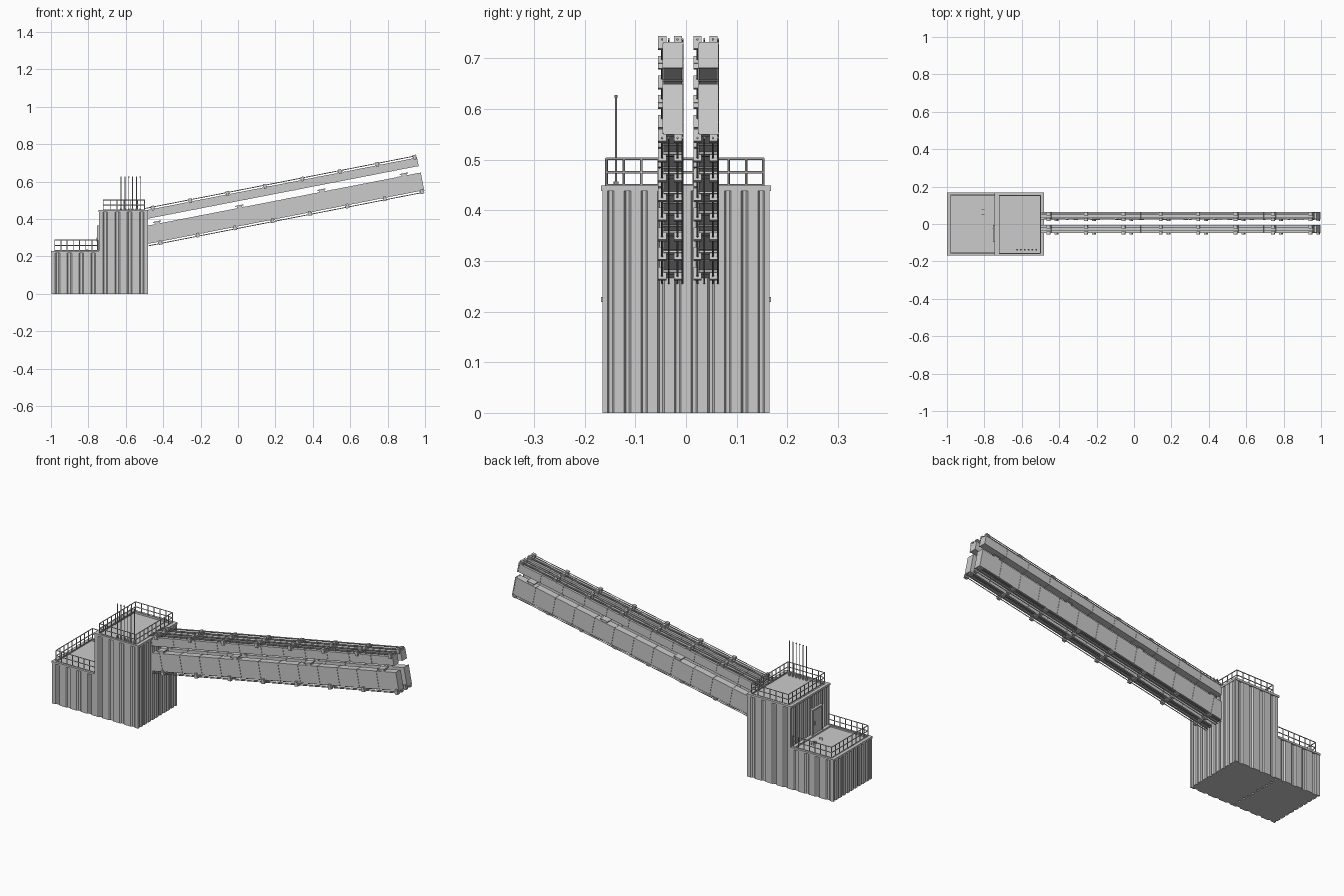
import bpy, bmesh, math
from mathutils import Matrix, Vector

if "Cube" in bpy.data.objects:
    bpy.data.objects.remove(bpy.data.objects["Cube"])

ANG = math.radians(11)


def finish(name, bm):
    bmesh.ops.recalc_face_normals(bm, faces=bm.faces)
    me = bpy.data.meshes.new(name)
    bm.to_mesh(me)
    bm.free()
    ob = bpy.data.objects.new(name, me)
    bpy.context.collection.objects.link(ob)
    return ob


def box(bm, x0, x1, y0, y1, z0, z1, m=Matrix()):
    c = Vector(((x0 + x1) / 2, (y0 + y1) / 2, (z0 + z1) / 2))
    s = Matrix.Diagonal((x1 - x0, y1 - y0, z1 - z0, 1))
    bmesh.ops.create_cube(bm, size=1, matrix=m @ Matrix.Translation(c) @ s)


def rod(bm, a, b, r, m=Matrix(), n=6):
    a, b = Vector(a), Vector(b)
    d = b - a
    rot = d.to_track_quat('Z', 'Y').to_matrix().to_4x4()
    bmesh.ops.create_cone(bm, cap_ends=True, segments=n, radius1=r, radius2=r,
                          depth=d.length, matrix=m @ Matrix.Translation((a + b) / 2) @ rot)


def corrugated_block(name, x0, x1, y0, y1, h, nx, ny, depth=0.006):
    """Box whose walls follow a trapezoid corrugation."""
    corners = [Vector(p) for p in ((x0, y0), (x1, y0), (x1, y1), (x0, y1))]
    pts = []
    for i in range(4):
        a, b = corners[i], corners[(i + 1) % 4]
        n = (nx, ny)[i % 2]
        d = (b - a).normalized()
        inward = Vector((-d.y, d.x)) * depth
        pts.append(a)
        for k in range(n):
            for t, off in ((0.30, 0), (0.40, 1), (0.60, 1), (0.70, 0)):
                pts.append(a.lerp(b, (k + t) / n) + inward * off)
    bm = bmesh.new()
    f = bm.faces.new([bm.verts.new((p.x, p.y, 0)) for p in pts])
    ext = bmesh.ops.extrude_face_region(bm, geom=[f])
    bmesh.ops.translate(bm, vec=(0, 0, h),
                        verts=[v for v in ext['geom'] if isinstance(v, bmesh.types.BMVert)])
    return finish(name, bm)


def roof_rim(name, x0, x1, y0, y1, z0, z1, w=0.018):
    bm = bmesh.new()
    box(bm, x0, x1, y0, y0 + w, z0, z1)
    box(bm, x0, x1, y1 - w, y1, z0, z1)
    box(bm, x0, x0 + w, y0 + w, y1 - w, z0, z1)
    box(bm, x1 - w, x1, y0 + w, y1 - w, z0, z1)
    finish(name, bm)


def railing(name, path, z, h, step):
    bm = bmesh.new()
    for (ax, ay), (bx, by) in zip(path, path[1:]):
        a, b = Vector((ax, ay, z)), Vector((bx, by, z))
        for t in (0.06, 0.52, 1):
            up = Vector((0, 0, h * t))
            rod(bm, a + up, b + up, 0.0025)
        n = round((b - a).length / step)
        for k in range(n + 1):
            p = a.lerp(b, k / n)
            rod(bm, p, p + Vector((0, 0, h)), 0.0025)
    finish(name, bm)


# Building: low annex and tower, with rims on the roofs
corrugated_block("annex_walls", -0.997, -0.742, -0.165, 0.165, 0.222, 4, 10)
corrugated_block("tower_walls", -0.742, -0.482, -0.165, 0.165, 0.441, 4, 10)
roof_rim("annex_roof_rim", -1.0, -0.742, -0.168, 0.168, 0.219, 0.229)
roof_rim("tower_roof_rim", -0.747, -0.48, -0.168, 0.168, 0.438, 0.449)

# Guard rails
railing("annex_railing", [(-0.748, -0.155), (-0.98, -0.155), (-0.98, 0.155), (-0.748, 0.155)],
        0.227, 0.06, 0.035)
railing("tower_railing", [(-0.72, -0.157), (-0.5, -0.157), (-0.5, 0.153), (-0.72, 0.153),
                          (-0.72, -0.157)], 0.446, 0.056, 0.034)

# Door on the tower, opening onto the annex roof
bm = bmesh.new()
box(bm, -0.75, -0.735, -0.095, -0.005, 0.222, 0.365)
box(bm, -0.754, -0.75, -0.095, -0.086, 0.222, 0.365)
box(bm, -0.754, -0.75, -0.014, -0.005, 0.222, 0.365)
box(bm, -0.754, -0.75, -0.086, -0.014, 0.356, 0.365)
rod(bm, (-0.755, -0.025, 0.28), (-0.755, -0.025, 0.30), 0.002)
finish("door", bm)

# Small hoops on the annex roof
bm = bmesh.new()
for y in (0.0, 0.05, 0.075):
    for dx in (-0.007, 0.007):
        rod(bm, (-0.808 + dx, y, 0.22), (-0.808 + dx, y, 0.234), 0.0015)
    rod(bm, (-0.815, y, 0.234), (-0.801, y, 0.234), 0.0015)
finish("roof_hoops", bm)

# Row of antenna masts
bm = bmesh.new()
for k in range(6):
    x = -0.625 + k * 0.0205
    rod(bm, (x, -0.138, 0.44), (x, -0.138, 0.627), 0.0022, n=8)
    rod(bm, (x, -0.138, 0.44), (x, -0.138, 0.457), 0.005, n=8)
    rod(bm, (x, -0.138, 0.622), (x, -0.138, 0.628), 0.003, n=8)
finish("antenna_masts", bm)


def girder(name, yc, end_x, end_z, height, pitch, side):
    """Sloped box duct; pipes and clamps on top (side=1) or underneath (side=-1).
    Local frame: x along the slope ending at 0, z = 0 at the duct top."""
    m = Matrix.Translation((end_x, yc, end_z)) @ Matrix.Rotation(-ANG, 4, 'Y')
    length = (end_x + 0.5) / math.cos(ANG)
    hw = 0.0185
    face = 0 if side > 0 else -height

    # duct with joint flanges
    bm = bmesh.new()
    box(bm, -length, 0, -hw, hw, -height, 0, m)
    for k in range(int(length / pitch) + 1):
        u = -k * pitch
        box(bm, u - 0.005, u, -hw - 0.002, hw + 0.002, -height - 0.0015, 0.0015, m)
    finish(name + "_duct", bm)

    # pipes running along the duct
    bm = bmesh.new()
    for y in (-0.021, -0.008, 0.009, 0.019):
        z = face + side * 0.0105
        rod(bm, (-length, y, z), (0, y, z), 0.0022, m)
    finish(name + "_pipes", bm)

    # clamps every 0.2 units
    bm = bmesh.new()
    for k in range(8):
        u = -0.012 - k * 0.2 / math.cos(ANG)
        if u < -length + 0.03:
            break
        for y0, y1 in ((-0.029, -0.013), (0.002, 0.018)):
            zs = sorted((face + side * 0.002, face + side * 0.017))
            box(bm, u - 0.009, u + 0.009, y0, y1, *zs, m)
        zs = sorted((face - side * 0.008, face + side * 0.012))
        box(bm, u - 0.007, u + 0.007, -0.029, -hw, *zs, m)
        zs = sorted((face, face + side * 0.004))
        box(bm, u - 0.013, u + 0.013, -hw, 0.021, *zs, m)
    finish(name + "_clamps", bm)

    # saddles on top of the lower duct
    if side < 0:
        bm = bmesh.new()
        for k in range(4):
            u = -0.09 - k * 0.448
            box(bm, u - 0.014, u + 0.014, -0.016, 0.016, 0, 0.011, m)
            box(bm, u - 0.022, u + 0.022, -0.02, 0.02, 0.009, 0.014, m)
        finish(name + "_saddles", bm)


# Two pairs of ducts, one above the other
for label, yc in (("front", -0.026), ("rear", 0.044)):
    girder("upper_" + label, yc, 0.957, 0.728, 0.046, 0.134, 1)
    girder("lower_" + label, yc, 0.977, 0.648, 0.096, 0.12, -1)
